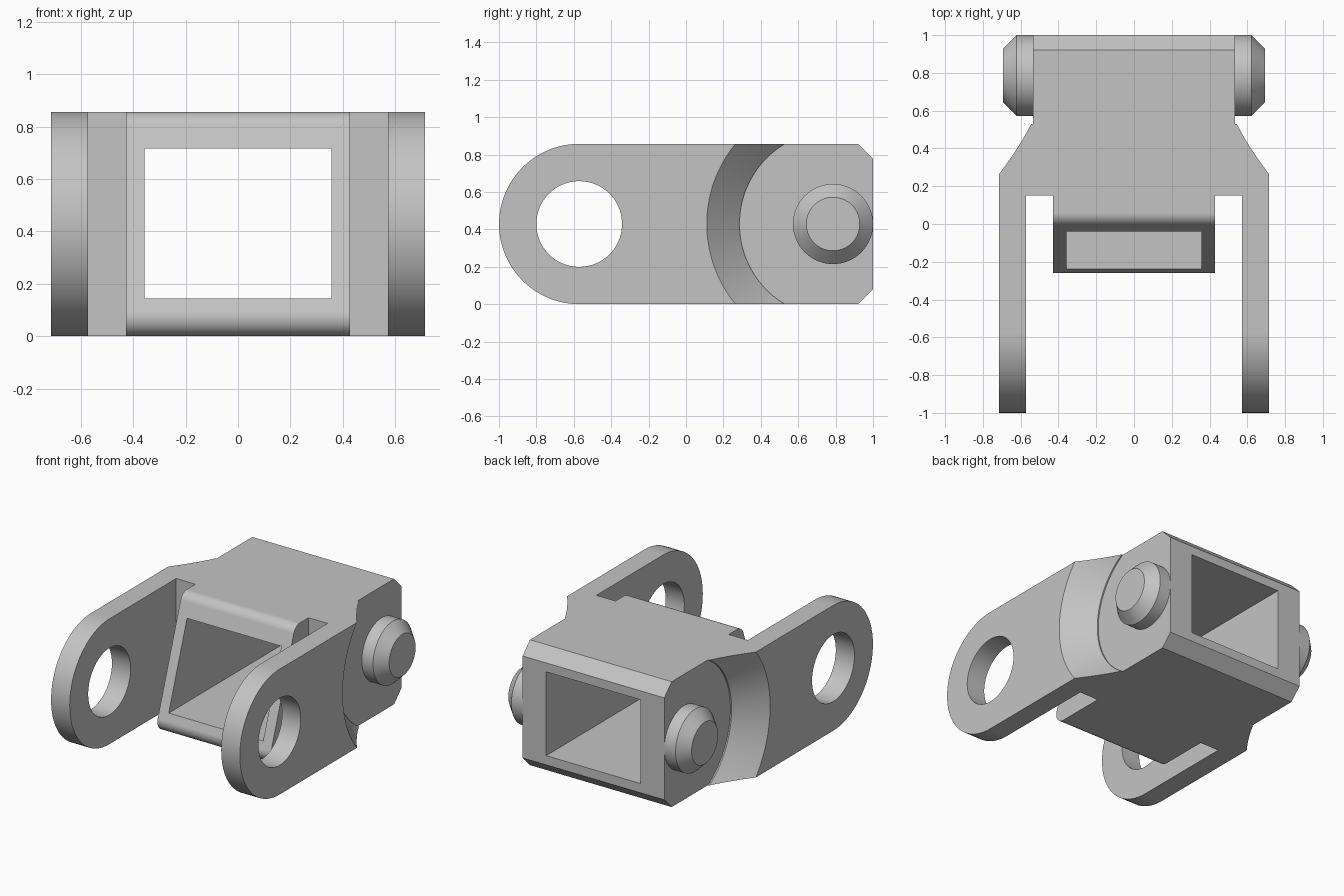
import bpy
import bmesh
from math import sin, cos, atan, tan, pi, radians
from mathutils import Matrix, Vector

old = bpy.data.objects.get("Cube")
if old:
    bpy.data.objects.remove(old, do_unlink=True)

# Main dimensions
HEIGHT = 0.857
MID = HEIGHT / 2
HALF_W = 0.714          # outside of the arms
ARM_IN = 0.573          # inside of the arms
BLOCK_W = 0.428         # half width of the centre block
BODY_W = 0.536          # half width beside the pins
HOLE_Y, PIN_Y = -0.571, 0.786

grey = bpy.data.materials.new("plain grey")
grey.use_nodes = True
grey.diffuse_color = (0.55, 0.55, 0.55, 1)
grey.node_tree.nodes["Principled BSDF"].inputs["Base Color"].default_value = grey.diffuse_color


def make_object(name, bm):
    bmesh.ops.recalc_face_normals(bm, faces=bm.faces)
    mesh = bpy.data.meshes.new(name)
    bm.to_mesh(mesh)
    bm.free()
    mesh.materials.append(grey)
    obj = bpy.data.objects.new(name, mesh)
    bpy.context.collection.objects.link(obj)
    return obj


def prism(name, profile, x0, x1):
    """Extrude a (y, z) outline along x."""
    bm = bmesh.new()
    face = bm.faces.new([bm.verts.new((x0, y, z)) for y, z in profile])
    out = bmesh.ops.extrude_face_region(bm, geom=[face])
    moved = [v for v in out["geom"] if isinstance(v, bmesh.types.BMVert)]
    bmesh.ops.translate(bm, verts=moved, vec=(x1 - x0, 0, 0))
    return make_object(name, bm)


def box(name, x, y, z):
    outline = [(y[0], z[0]), (y[1], z[0]), (y[1], z[1]), (y[0], z[1])]
    return prism(name, outline, *x)


def turned(name, rings, side, y, steps=96):
    """Solid of revolution about the x direction from (x, radius) rings."""
    bm = bmesh.new()
    loops = []
    for x, r in rings:
        loops.append([bm.verts.new((side * x, y + r * cos(2 * pi * i / steps),
                                    MID + r * sin(2 * pi * i / steps))) for i in range(steps)])
    for a, b in zip(loops, loops[1:]):
        for i in range(steps):
            j = (i + 1) % steps
            bm.faces.new((a[i], a[j], b[j], b[i]))
    bm.faces.new(loops[0])
    bm.faces.new(loops[-1])
    return make_object(name, bm)


def arc(cy, cz, r, start, end, steps):
    return [(cy + r * cos(start + (end - start) * i / steps),
             cz + r * sin(start + (end - start) * i / steps)) for i in range(steps + 1)]


def cut(obj, cutter):
    cutter.hide_render = True
    mod = obj.modifiers.new("cut", "BOOLEAN")
    mod.operation = "DIFFERENCE"
    mod.solver = "EXACT"
    mod.object = cutter
    bpy.context.view_layer.objects.active = obj
    bpy.ops.object.modifier_apply(modifier=mod.name)
    bpy.data.objects.remove(cutter, do_unlink=True)


def smooth(obj):
    bpy.ops.object.select_all(action="DESELECT")
    obj.select_set(True)
    bpy.context.view_layer.objects.active = obj
    bpy.ops.object.shade_smooth_by_angle(angle=radians(20))
    mod = obj.modifiers.new("even shading", "WEIGHTED_NORMAL")
    mod.keep_sharp = True


# Link body: round front end, chamfered back edges
CH = 0.08
outline = arc(HOLE_Y, MID, MID, pi / 2, 3 * pi / 2, 48)
outline += [(1 - CH, 0), (1, CH), (1, HEIGHT - CH), (1 - CH, HEIGHT)]
body = prism("link_body", outline, -HALF_W, HALF_W)

# Space in front of the slanted, rounded centre block
lean = atan(0.345)
foot, r = -0.288, 0.071
bottom_y = foot + r * (1 + sin(lean)) / cos(lean)
top_y = foot + HEIGHT * tan(lean) + r * (1 - sin(lean)) / cos(lean)
face_dir = pi - lean
gap = [(-1.3, -0.1), (-1.3, HEIGHT + 0.1), (top_y, HEIGHT + 0.1)]
gap += arc(top_y, HEIGHT - r, r, pi / 2, face_dir, 12)
gap += arc(bottom_y, r, r, face_dir, 3 * pi / 2, 16)
gap += [(bottom_y, -0.1)]
cut(body, prism("gap_cutter", gap, -BLOCK_W - 0.05, BLOCK_W + 0.05))

# Slots beside the block and conical recesses around the pins
for side in (-1, 1):
    cut(body, box("slot_cutter", (side * BLOCK_W, side * ARM_IN), (-1.3, 0.15), (-0.2, 1.1)))
    slope = (0.675 - 0.5) / (HALF_W - 0.545)
    rings = [(BODY_W, 0.5), (0.545, 0.5), (0.8, 0.5 + slope * (0.8 - 0.545))]
    cut(body, turned("recess_cutter", rings, side, PIN_Y, 128))

# Arm holes and the tunnel through the block
cut(body, turned("hole_cutter", [(-1, 0.229), (1, 0.229)], 1, HOLE_Y))
cut(body, box("tunnel_cutter", (-0.357, 0.357), (-0.6, 1.3), (0.143, 0.716)))
smooth(body)

# Side pins with chamfered ends
for side, name in ((1, "left_pin"), (-1, "right_pin")):
    smooth(turned(name, [(0.5, 0.214), (0.621, 0.214), (0.693, 0.143)], side, PIN_Y))
